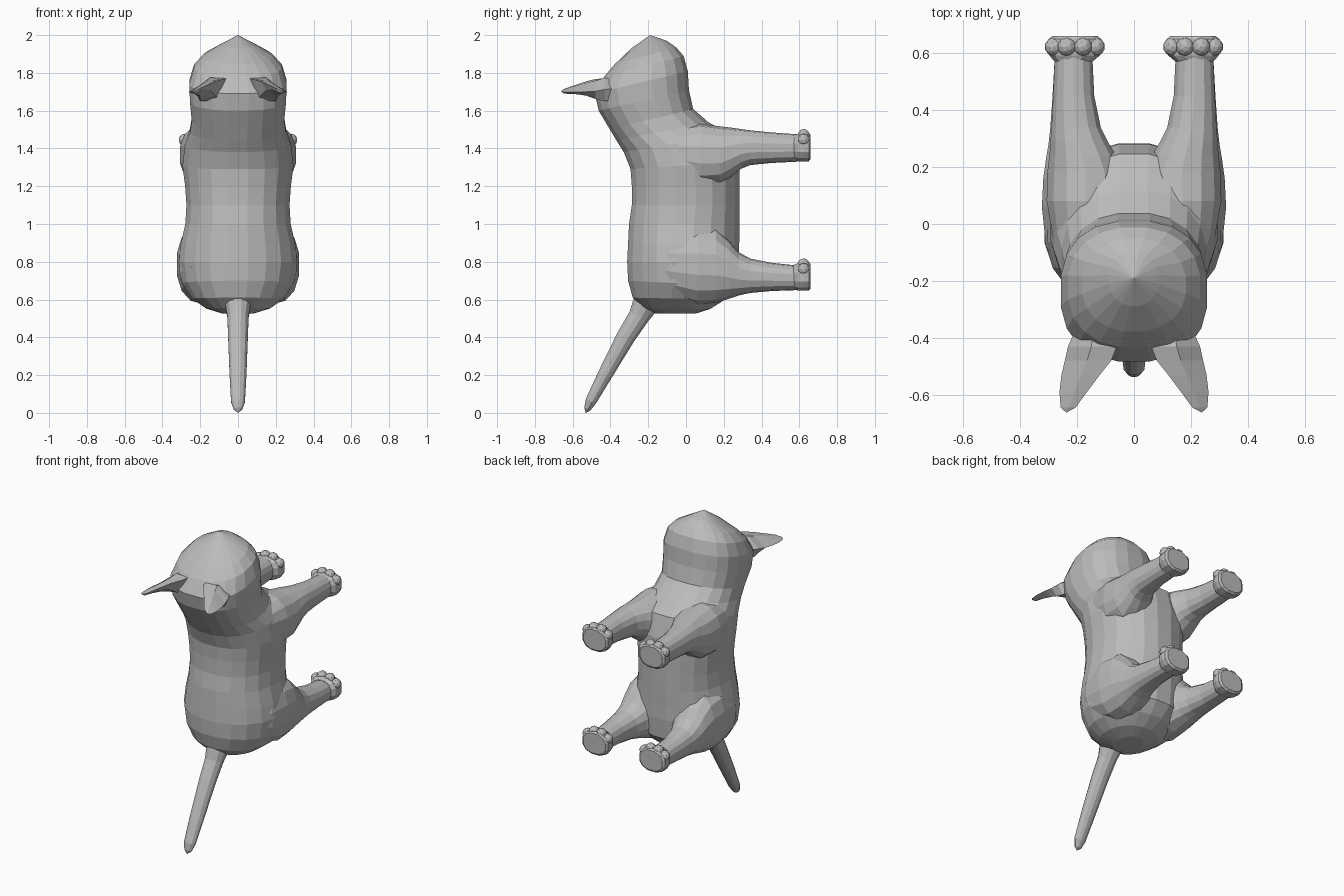
import bpy, bmesh, math
from mathutils import Vector

grey = bpy.data.materials.new("plain grey")
grey.diffuse_color = (0.5, 0.5, 0.5, 1)


def loft(name, rings, mirror=False):
    """Skin a list of point rings; a one-point ring closes to a tip."""
    bm = bmesh.new()
    vs = [[bm.verts.new(p) for p in r] for r in rings]
    for a, b in zip(vs, vs[1:]):
        n = max(len(a), len(b))
        for i in range(n):
            j = (i + 1) % n
            if len(b) == 1:
                bm.faces.new((a[i], a[j], b[0]))
            else:
                bm.faces.new((a[i], a[j], b[j], b[i]))
    for end in (vs[0], vs[-1]):
        if len(end) > 2:
            bm.faces.new(end)
    return finish(name, bm, mirror)


def finish(name, bm, mirror):
    if mirror:
        geo = bm.verts[:] + bm.edges[:] + bm.faces[:]
        dup = bmesh.ops.duplicate(bm, geom=geo)["geom"]
        for v in dup:
            if isinstance(v, bmesh.types.BMVert):
                v.co.x *= -1
    bmesh.ops.recalc_face_normals(bm, faces=bm.faces[:])
    me = bpy.data.meshes.new(name)
    bm.to_mesh(me)
    bm.free()
    me.materials.append(grey)
    ob = bpy.data.objects.new(name, me)
    bpy.context.collection.objects.link(ob)
    return ob


def ring(c, u, v, n=16, power=2.0):
    """Superellipse around c with half axes u and v."""
    c, u, v = Vector(c), Vector(u), Vector(v)
    out = []
    for i in range(n):
        t = 2 * math.pi * (i + 0.5) / n
        a, b = math.cos(t), math.sin(t)
        out.append(c + u * math.copysign(abs(a) ** (2 / power), a)
                   + v * math.copysign(abs(b) ** (2 / power), b))
    return out


# Torso and head: (back y, back z, belly y, belly z, half width, squareness)
sections = [
    (-.16, .525, .05, .525, .08, 2), (-.23, .555, .13, .55, .17, 2.1),
    (-.285, .61, .21, .60, .245, 2.1), (-.31, .70, .275, .67, .30, 2.1),
    (-.315, .80, .285, .80, .318, 2.1), (-.31, .90, .285, .88, .307, 2.1),
    (-.305, 1.0, .287, 1.0, .282, 2.15), (-.29, 1.1, .287, 1.1, .276, 2.2),
    (-.29, 1.2, .287, 1.2, .283, 2.2), (-.297, 1.29, .285, 1.33, .297, 2.15),
    (-.333, 1.38, .25, 1.47, .285, 2.15), (-.37, 1.44, .12, 1.54, .258, 2.2),
    (-.405, 1.50, .04, 1.61, .247, 2.35), (-.465, 1.60, .018, 1.71, .257, 2.45),
    (-.485, 1.69, .012, 1.81, .26, 2.45), (-.435, 1.78, -.01, 1.89, .235, 2.3),
    (-.38, 1.845, -.05, 1.935, .185, 2.2), (-.29, 1.93, -.10, 1.97, .09, 2.1),
]
rings = []
for yb, zb, yf, zf, w, p in sections:
    half = Vector((0, yf - yb, zf - zb)) / 2
    rings.append(ring((0, (yb + yf) / 2, (zb + zf) / 2), (w, 0, 0), half, 20, p))
rings.append([Vector((0, -.19, 2.0))])
loft("body_and_head", rings)


# Legs: (y, low z, high z, inner x, outer x), mirrored in pairs
def box_rings(rows, n=14, power=2.3):
    return [ring(((x0 + x1) / 2, y, (z0 + z1) / 2), ((x1 - x0) / 2, 0, 0),
                 (0, 0, (z1 - z0) / 2), n, power) for y, z0, z1, x0, x1 in rows]


loft("front_legs", box_rings([
    (-.16, 1.30, 1.46, .10, .24), (-.04, 1.24, 1.51, .06, .288),
    (.08, 1.20, 1.53, .03, .31), (.18, 1.21, 1.517, .03, .308),
    (.24, 1.25, 1.51, .06, .30), (.29, 1.292, 1.503, .09, .296),
    (.34, 1.312, 1.496, .115, .292),
    (.45, 1.323, 1.485, .138, .286), (.59, 1.33, 1.475, .145, .28)]), True)
loft("hind_legs", box_rings([
    (-.20, .70, .90, .10, .25), (-.08, .62, .97, .06, .312),
    (.06, .575, 1.0, .03, .327), (.16, .583, .98, .03, .322),
    (.23, .605, .91, .06, .312), (.28, .622, .85, .09, .303),
    (.34, .635, .817, .115, .296),
    (.45, .645, .795, .138, .288), (.59, .65, .78, .145, .28)]), True)


# Paws with four toes on the upper edge
def paws(name, z):
    loft(name, box_rings([
        (.57, z + .01, z + .14, .145, .28), (.592, z, z + .15, .118, .30),
        (.625, z, z + .152, .108, .308), (.65, z, z + .152, .112, .304),
        (.66, z + .012, z + .145, .125, .29)], 12, 2.4), True)
    bm = bmesh.new()
    for x, dz in ((.135, .115), (.18, .14), (.236, .14), (.281, .115)):
        s = bmesh.ops.create_icosphere(bm, subdivisions=2, radius=.033)
        bmesh.ops.translate(bm, verts=s["verts"], vec=(x, .623, z + dz))
    finish(name + "_toes", bm, True)


paws("front_paws", 1.33)
paws("hind_paws", .645)

# Ears: thin folded leaves, outline points per section as (x, z)
ear = [
    (-.36, [(.07, 1.74), (.14, 1.76), (.20, 1.72), (.18, 1.66), (.09, 1.66)]),
    (-.43, [(.06, 1.772), (.15, 1.775), (.232, 1.712), (.20, 1.65), (.10, 1.65)]),
    (-.48, [(.08, 1.767), (.165, 1.758), (.243, 1.702), (.20, 1.662), (.12, 1.68)]),
    (-.53, [(.12, 1.755), (.185, 1.745), (.255, 1.70), (.20, 1.68), (.15, 1.71)]),
    (-.59, [(.165, 1.735), (.21, 1.728), (.262, 1.698), (.215, 1.688), (.18, 1.712)]),
    (-.645, [(.205, 1.715), (.23, 1.712), (.258, 1.698), (.232, 1.69), (.212, 1.70)]),
]
loft("ears", [[Vector((x, y, z)) for x, z in pts] for y, pts in ear]
     + [[Vector((.238, -.663, 1.702))]], True)

# Tail: (y, z, half width, half thickness), rings square to its axis
tail = [(-.165, .65, .10, .10), (-.21, .585, .072, .074), (-.25, .51, .058, .057),
        (-.32, .40, .054, .051), (-.43, .20, .046, .040), (-.505, .06, .038, .030),
        (-.523, .02, .024, .018)]
loft("tail", [ring((0, y, z), (w, 0, 0), (0, t * .87, -t * .5), 12)
              for y, z, w, t in tail] + [[Vector((0, -.532, 0))]])
